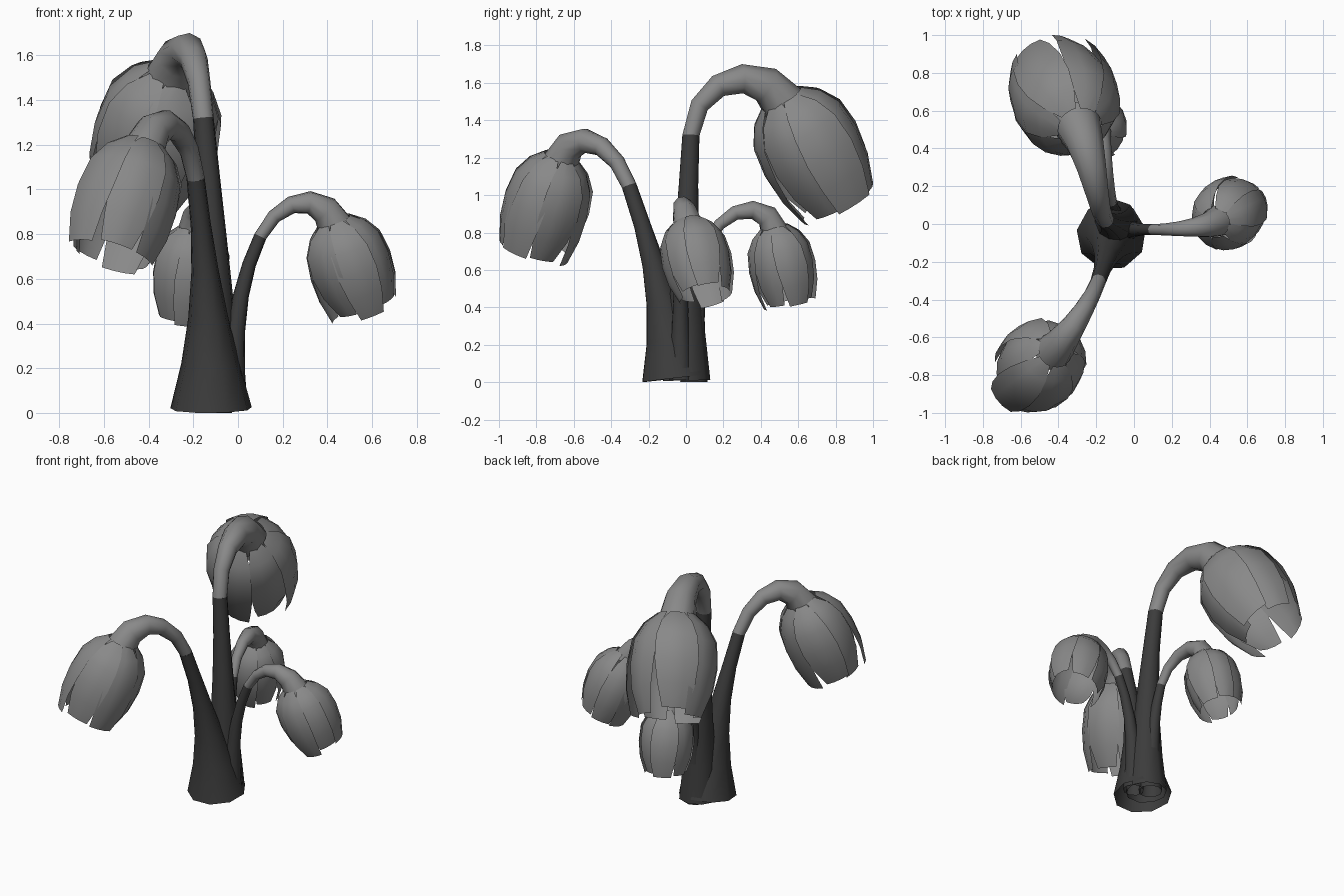
import bpy, bmesh, math, random
from mathutils import Vector

if "Cube" in bpy.data.objects:
    bpy.data.objects.remove(bpy.data.objects["Cube"])

random.seed(4)


def material(name, v):
    m = bpy.data.materials.new(name)
    m.diffuse_color = (v, v, v, 1)
    m.use_nodes = True
    m.node_tree.nodes["Principled BSDF"].inputs["Base Color"].default_value = m.diffuse_color
    return m


DARK = material("dark grey stem", 0.045)
LIGHT = material("light grey bloom", 0.25)


def finish(name, bm, mat):
    me = bpy.data.meshes.new(name)
    bm.to_mesh(me)
    bm.free()
    me.materials.append(mat)
    ob = bpy.data.objects.new(name, me)
    bpy.context.collection.objects.link(ob)
    bpy.ops.object.select_all(action='DESELECT')
    bpy.context.view_layer.objects.active = ob
    ob.select_set(True)
    bpy.ops.object.shade_smooth_by_angle(angle=math.radians(50))


def skin(bm, rows, closed):
    n = len(rows[0])
    for a, b in zip(rows, rows[1:]):
        for k in range(n if closed else n - 1):
            j = (k + 1) % n
            bm.faces.new((a[k], a[j], b[j], b[k]))


def tube(name, ctrl, radius, mat, steps, sides=9):
    """Open tapered tube along a cubic Bezier curve."""
    a, b, c, d = ctrl
    bm = bmesh.new()
    rings = []
    u = Vector((1, 0.2, 0))
    for i in range(steps + 1):
        t = i / steps
        s = 1 - t
        p = a * s**3 + b * 3 * s * s * t + c * 3 * s * t * t + d * t**3
        tan = ((b - a) * s * s + (c - b) * 2 * s * t + (d - c) * t * t).normalized()
        u = (u - tan * u.dot(tan)).normalized()
        w = tan.cross(u)
        angles = [2 * math.pi * k / sides for k in range(sides)]
        rings.append([bm.verts.new(p + radius(t) * (u * math.cos(q) + w * math.sin(q)))
                      for q in angles])
    skin(bm, rings, True)
    finish(name, bm, mat)


# petal outline: position along the bell, radius, width factor
PROFILE = [(-0.03, 0.42, 0.85), (0.08, 0.72, 1.1), (0.25, 0.94, 1.15),
           (0.5, 1.0, 1.15), (0.75, 0.94, 1.05), (1.0, 0.75, 0.9)]


def bell(name, s, e, R, petals=7, cols=3):
    """Hanging bell of separate, overlapping curved petals."""
    ax = e - s
    d = ax.normalized()
    u = d.orthogonal().normalized()
    w = d.cross(u)
    bm = bmesh.new()
    for k in range(petals):
        mid = 2 * math.pi * (k + random.uniform(-0.1, 0.1)) / petals
        scale = (1.0, 0.95)[k % 2] + random.uniform(-0.01, 0.02)
        length = random.uniform(0.94, 1.03)
        twist = random.uniform(-0.15, 0.15)
        splay = random.uniform(-0.06, 0.16)   # some tips lift outwards
        rows = []
        for t, r, wf in PROFILE:
            rad = R * scale * (r + splay * max(t, 0)**2)
            row = []
            for c in range(cols + 1):
                f = c / cols - 0.5
                a = mid + twist * t + f * wf * 2 * math.pi / petals
                row.append(bm.verts.new(s + ax * t * length
                                        + rad * (u * math.cos(a) + w * math.sin(a))))
            rows.append(row)
        skin(bm, rows, False)
    finish(name, bm, LIGHT)


def stalk(name, foot, mid, joint, foot_r, joint_r, flare, top, tip, R):
    foot, mid, joint, top, tip = map(Vector, (foot, mid, joint, top, tip))
    # dark stem: a parabola through foot, mid and joint, flaring at the foot
    q = mid * 2 - (foot + joint) / 2
    tube(name + "_stem", (foot, foot.lerp(q, 2 / 3), joint.lerp(q, 2 / 3), joint),
         lambda t: joint_r + (foot_r - joint_r) * (1 - t)**flare, DARK, 5)
    # light neck: leaves along the stem, bends over and enters the bell on its axis
    end = top.lerp(tip, 0.06)
    h = 0.56 * (end - joint).length
    tube(name + "_neck", (joint, joint + (joint - q).normalized() * h,
                          end - (tip - top).normalized() * h, end),
         lambda t: joint_r + (0.45 * R - joint_r) * t**1.8, LIGHT, 5)
    bell(name + "_bell_petals", top, tip, R)


stalk("tall_back", (-.1, 0, .01), (-.11, 0, .66), (-.155, .025, 1.32), .13, .047, 1.6,
      (-.295, .52, 1.505), (-.455, .82, .975), .285)
stalk("middle_front", (-.12, -.06, .02), (-.14, -.15, .53), (-.19, -.305, 1.05), .185, .041, 2.1,
      (-.42, -.67, 1.19), (-.575, -.825, .69), .228)
stalk("small_right", (-.02, -.03, .01), (0, -.03, .45), (.1, -.03, .79), .065, .029, 1.8,
      (.435, .01, .85), (.575, .1, .465), .19)
stalk("small_back", (-.1, .04, 0), (-.105, .06, .42), (-.12, .12, .74), .075, .029, 1.8,
      (-.195, .475, .82), (-.235, .555, .41), .176)
